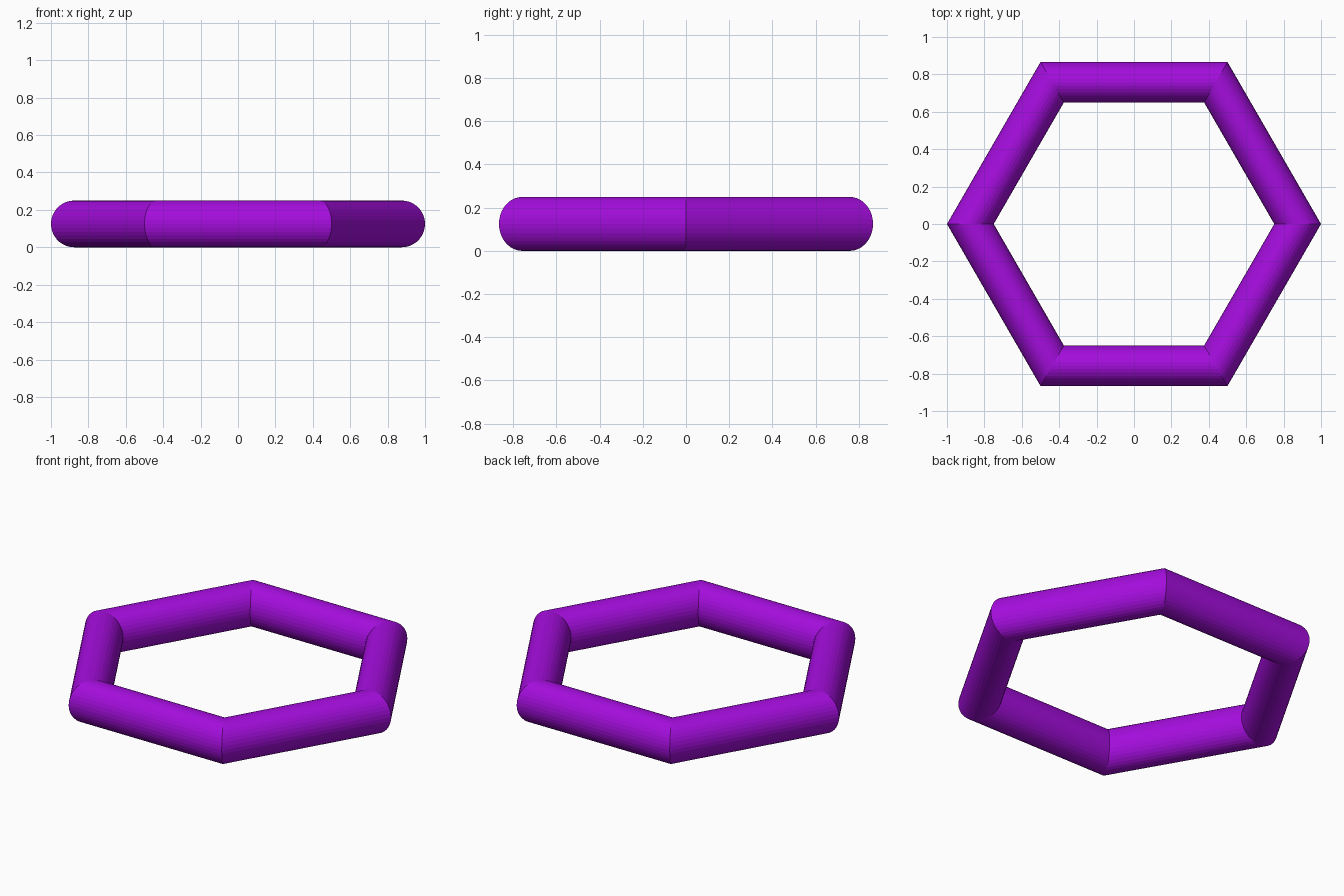
import bpy

if "Cube" in bpy.data.objects:
    bpy.data.objects.remove(bpy.data.objects["Cube"])

# Hexagonal ring: a round tube swept around six mitred sides
bpy.ops.mesh.primitive_torus_add(
    major_segments=6, minor_segments=36,
    major_radius=0.875, minor_radius=0.125,
    location=(0, 0, 0.125))
ring = bpy.context.object
ring.name = "hexagonal_ring"
bpy.ops.object.shade_flat()

# Purple finish
purple = bpy.data.materials.new("purple")
purple.diffuse_color = (0.37, 0.004, 0.72, 1)
purple.use_nodes = True
purple.node_tree.nodes["Principled BSDF"].inputs["Base Color"].default_value = purple.diffuse_color
ring.data.materials.append(purple)
